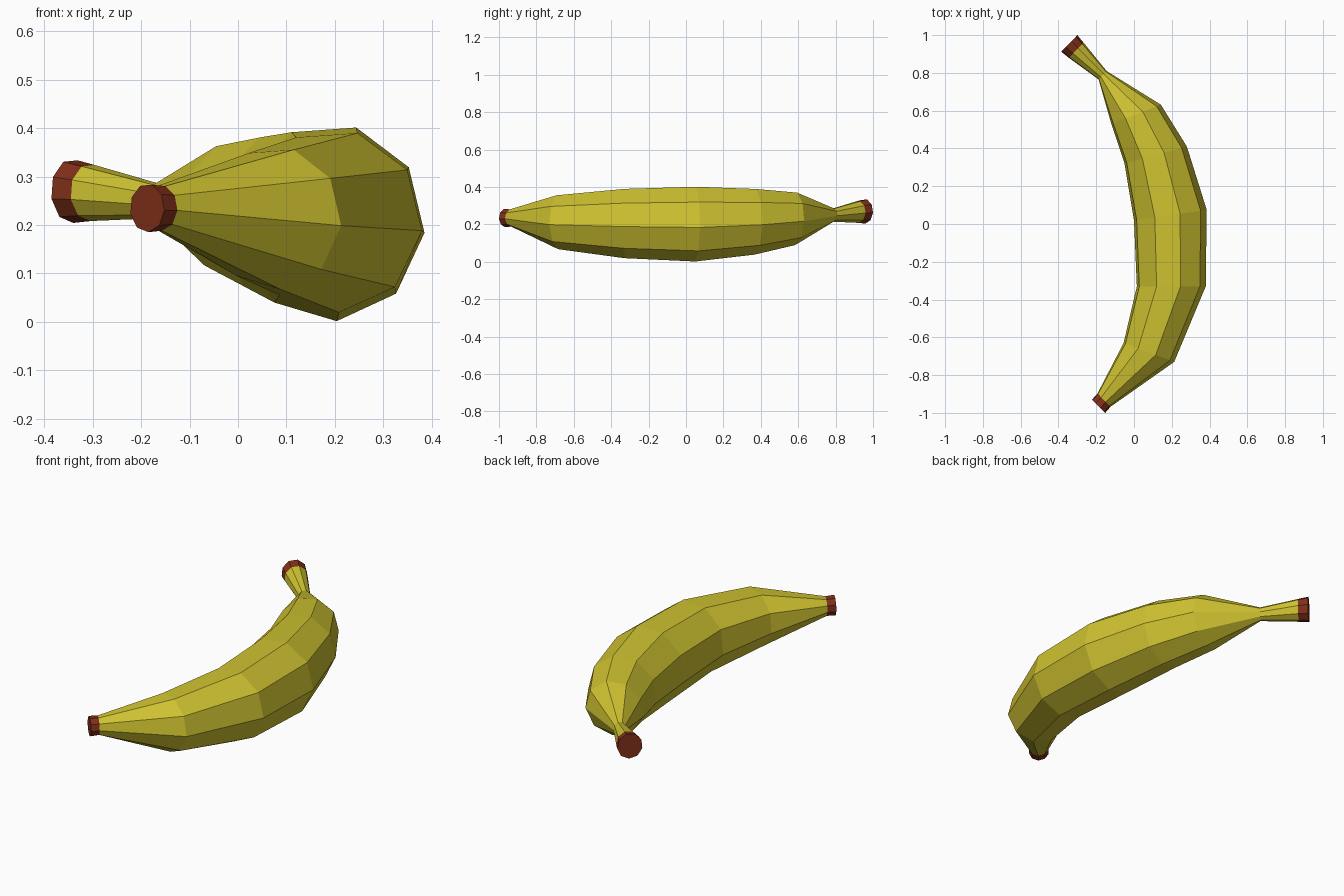
import bpy
import math
from mathutils import Vector

if "Cube" in bpy.data.objects:
    bpy.data.objects.remove(bpy.data.objects["Cube"])

SIDES = 9


def material(name, colour):
    m = bpy.data.materials.new(name)
    m.diffuse_color = (*colour, 1)
    m.use_nodes = True
    m.node_tree.nodes["Principled BSDF"].inputs["Base Color"].default_value = m.diffuse_color
    return m


yellow = material("banana yellow", (0.62, 0.54, 0.03))
brown = material("dark brown", (0.22, 0.03, 0.01))


def ring(inner, outer, z, r):
    """Nine-sided upright ring spanning from inner to outer point in plan."""
    p, q = Vector((*inner, z)), Vector((*outer, z))
    u = (q - p).normalized()
    half = (q - p).length / 1.965
    centre = p + u * half * 0.97
    points = []
    for k in range(SIDES):
        a = math.radians(-6 + 40 * k)
        points.append(centre + u * half * math.cos(a) + Vector((0, 0, r * math.sin(a))))
    return points


def loft(name, rings, mat, cap_start=False, cap_end=False):
    verts = [v for r in rings for v in r]
    faces = []
    for i in range(len(rings) - 1):
        for k in range(SIDES):
            a, b = i * SIDES + k, i * SIDES + (k + 1) % SIDES
            faces.append((b, a, a + SIDES, b + SIDES))
    if cap_start:
        faces.append(tuple(range(SIDES)))
    if cap_end:
        faces.append(tuple(reversed(range(len(verts) - SIDES, len(verts)))))
    mesh = bpy.data.meshes.new(name)
    mesh.from_pydata(verts, [], faces)
    mesh.materials.append(mat)
    obj = bpy.data.objects.new(name, mesh)
    bpy.context.collection.objects.link(obj)
    return obj


# Cross-sections from the blossom tip to the stem
tip_end = ring((-0.222, -0.93), (-0.152, -1.0), 0.235, 0.050)
tip_start = ring((-0.193, -0.897), (-0.125, -0.968), 0.235, 0.047)
body = [
    ring((-0.055, -0.63), (0.213, -0.73), 0.214, 0.147),
    ring((0.015, -0.33), (0.38, -0.33), 0.208, 0.189),
    ring((0.0, 0.02), (0.385, 0.075), 0.205, 0.204),
    ring((-0.05, 0.32), (0.28, 0.41), 0.217, 0.179),
    ring((-0.12, 0.53), (0.142, 0.632), 0.232, 0.143),
    ring((-0.187, 0.765), (-0.145, 0.81), 0.25, 0.036),
]
stem_start = ring((-0.345, 0.88), (-0.267, 0.96), 0.267, 0.059)
stem_end = ring((-0.385, 0.912), (-0.30, 1.0), 0.27, 0.066)

# Peel and the two brown ends
loft("peel", [tip_start] + body + [stem_start], yellow)
loft("blossom_tip", [tip_end, tip_start], brown, cap_start=True)
loft("stem_cap", [stem_start, stem_end], brown, cap_end=True)
